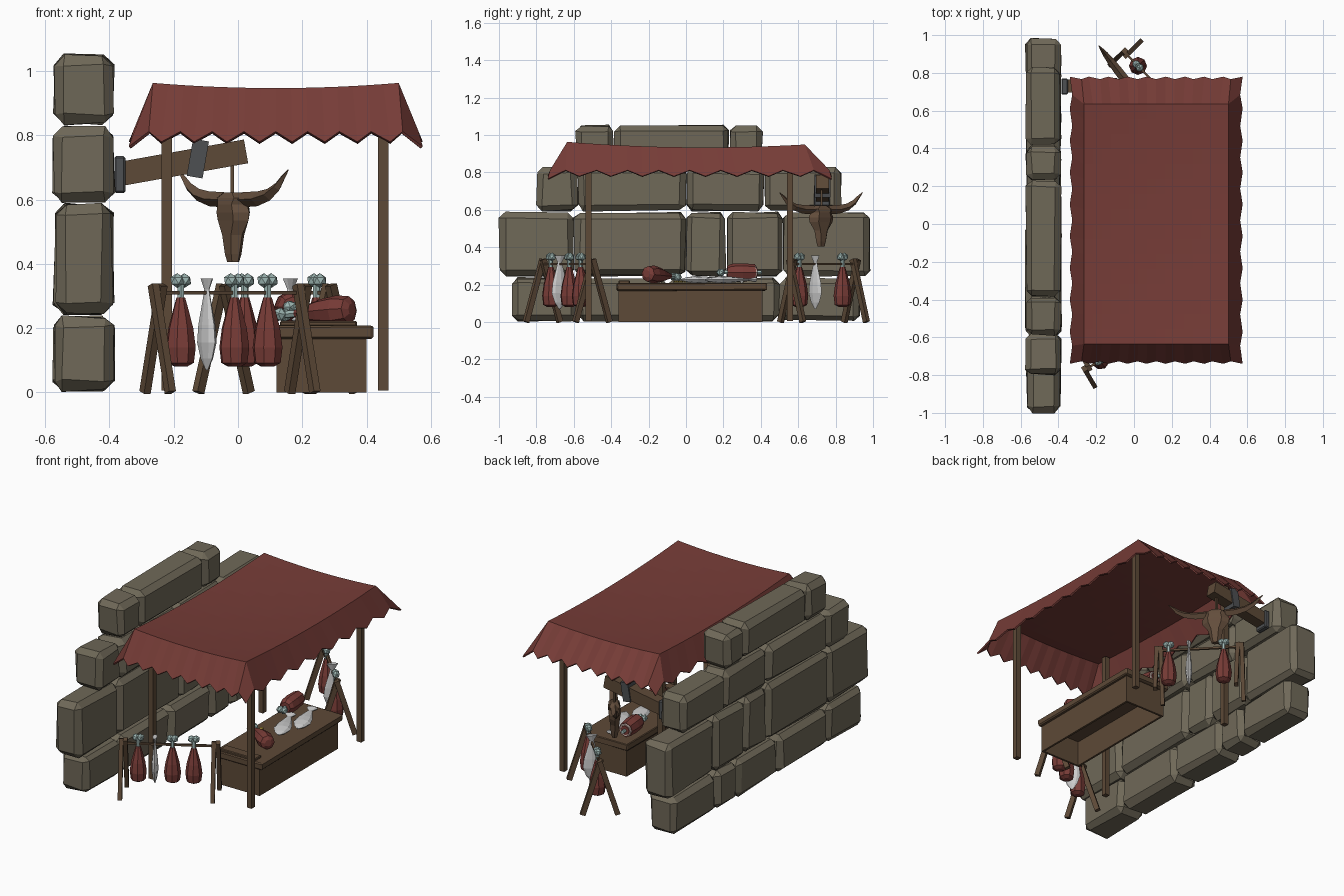
import bpy, bmesh, math, random
from mathutils import Vector, Matrix

if "Cube" in bpy.data.objects:
    bpy.data.objects.remove(bpy.data.objects["Cube"])

random.seed(4)
COL = {"stone": (.16, .14, .098), "cloth": (.18, .045, .038), "wood": (.11, .067, .038),
       "meat": (.19, .045, .038), "bone": (.34, .47, .45), "fish": (.58, .58, .58),
       "iron": (.075, .08, .085), "skull": (.125, .075, .045), "fat": (.7, .55, .5), "brass": (.35, .25, .04)}
MAT = {}
for k, c in COL.items():
    MAT[k] = bpy.data.materials.new(k)
    MAT[k].diffuse_color = (*c, 1)


def finish(name, bm, mat, matrix=Matrix()):
    bmesh.ops.recalc_face_normals(bm, faces=bm.faces)
    me = bpy.data.meshes.new(name)
    bm.to_mesh(me)
    bm.free()
    ob = bpy.data.objects.new(name, me)
    ob.matrix_world = matrix
    me.materials.append(MAT[mat])
    bpy.context.collection.objects.link(ob)
    return ob


def frame(loc, z, x=(1, 0, 0)):
    """Matrix whose local z points along z, with local x as close to x as possible."""
    z = Vector(z).normalized()
    y = z.cross(Vector(x)).normalized()
    m = Matrix((y.cross(z), y, z)).transposed().to_4x4()
    m.translation = loc
    return m


def box(name, lo, hi, mat, bevel=0, jitter=0):
    bm = bmesh.new()
    bmesh.ops.create_cube(bm, size=1)
    lo, hi = Vector(lo), Vector(hi)
    for v in bm.verts:
        v.co = (lo + hi) / 2 + v.co * (hi - lo)
    if bevel:
        bmesh.ops.bevel(bm, geom=bm.edges[:], offset=bevel, segments=1, affect='EDGES')
    for v in bm.verts:
        v.co += Vector([random.uniform(-jitter, jitter) for _ in range(3)])
    return finish(name, bm, mat)


def beam(name, a, b, w, d, mat, side=(0, 1, 0)):
    a, b = Vector(a), Vector(b)
    ob = box(name, (-w / 2, -d / 2, 0), (w / 2, d / 2, (b - a).length), mat)
    ob.matrix_world = frame(a, b - a, side)
    return ob


def lathe(name, profile, mat, matrix, n=8, flat=1):
    bm = bmesh.new()
    rings = [[bm.verts.new((r * math.cos(t * math.tau / n), flat * r * math.sin(t * math.tau / n), z))
              for t in range(n)] for r, z in profile]
    for p, q in zip(rings, rings[1:]):
        for i in range(n):
            bm.faces.new((p[i], p[(i + 1) % n], q[(i + 1) % n], q[i]))
    bm.faces.new(rings[0])
    bm.faces.new(rings[-1])
    return finish(name, bm, mat, matrix)


def knob(m, z):
    for s in (-1, 1):
        bm = bmesh.new()
        bmesh.ops.create_icosphere(bm, subdivisions=1, radius=.023,
                                   matrix=Matrix.Translation((s * .013, 0, z)))
        finish("bone_knob", bm, "bone", m)


def ham(m):
    lathe("ham", [(.02, 0), (.042, .012), (.048, .06), (.04, .12), (.024, .18), (.014, .215)], "meat", m)
    lathe("ham_bone", [(.012, .2), (.012, .265)], "bone", m, 6)
    knob(m, .268)


def fish(m):
    lathe("fish", [(.006, 0), (.032, .035), (.05, .085), (.044, .14), (.018, .23), (.013, .25), (.033, .285)],
          "fish", m, 8, .4)


# stone wall: rows of rough blocks
rows = [(0, .235, (-.93, -.58, -.1, .3, .5, .93)), (.24, .585, (-1, -.6, 0, .215, .52, .985)),
        (.59, .825, (-.8, -.58, 0, .42, .83)), (.83, 1.05, (-.59, -.385, .23, .41))]
for z0, z1, ys in rows:
    for a, b in zip(ys, ys[1:]):
        e = random.uniform(0, .008)
        box("wall_stone", (-.575 + e, a + .003, z0 + .006), (-.385 - e, b - .003, z1), "stone", .03, .006)

# cloth awning: sagging sheet with a flared zigzag hem
N = 18
lerp = lambda a, b, t: a + (b - a) * t
bm = bmesh.new()
g = []
for i in range(N + 1):
    for j in range(N + 1):
        u, v = (i - 1) / (N - 2), (j - 1) / (N - 2)
        if i in (0, N) or j in (0, N):
            low = (i + j) % 2 == 0
            k = .005 if low else -.008
            corner = i in (0, N) and j in (0, N)
            co = (lerp(-.335 - k, .57 + k, i / N), lerp(-.735 - k, .775 + k, j / N),
                  .765 if corner else .78 if low else .812)
        else:
            a, b = 2 * u - 1, 2 * v - 1
            co = (lerp(-.265, .5, u), lerp(-.635, .635, v), .925 + .016 * a * a + .022 * b * b - .014 * v)
        g.append(bm.verts.new(co))
for i in range(N):
    for j in range(N):
        p = i * (N + 1) + j
        bm.faces.new((g[p], g[p + N + 1], g[p + N + 2], g[p + 1]))
awning = finish("awning", bm, "cloth")
sol = awning.modifiers.new("thickness", 'SOLIDIFY')
sol.thickness = .01

# awning posts
for x in (-.222, .452):
    for y in (-.52, .555):
        box("awning_post", (x - .016, y - .016, .006), (x + .016, y + .016, .93), "wood")

# counter: hollow body open below, with a plank top
bm = bmesh.new()
bmesh.ops.create_cube(bm, size=1)
for v in bm.verts:
    v.co = Vector((.26, .025, .085)) + v.co * Vector((.28, .77, .17))
bmesh.ops.delete(bm, geom=[f for f in bm.faces if f.normal.z < -.5], context='FACES')
body = finish("counter_body", bm, "wood")
body.modifiers.new("thickness", 'SOLIDIFY').thickness = .018
box("counter_top", (.1, -.37, .168), (.42, .43, .21), "wood", .006, .003)
box("counter_end_plank", (.13, -.36, .205), (.37, -.3, .222), "wood", .004)

# goods on the counter
ham(frame((.355, -.21, .258), (-.8, .57, -.06)))
fish(frame((.3, -.03, .226), (-.35, .9, 0), (.9, .35, 0)))
fish(frame((.34, .1, .226), (-.3, .9, 0), (.9, .3, 0)))
m = frame((.17, .22, .265), (-.1, 1, 0))
lathe("meat_joint", [(.032, 0), (.046, .02), (.049, .08), (.044, .15)], "meat", m)
lathe("joint_fat_rim", [(.04, .149), (.036, .156)], "fat", m)
lathe("joint_cut", [(.03, .155), (.028, .16)], "meat", m)
lathe("joint_bone", [(.011, -.03), (.011, .185)], "bone", m, 6)
knob(m, -.035)
for x, y in ((.15, -.03), (.18, -.05), (.16, .0)):
    lathe("brass_weight", [(.013, .21), (.013, .22)], "brass", Matrix.Translation((x, y, 0)))


# hanging racks: two A-frames joined by a rail
def rack(a, b, hams, fishes):
    a, b = Vector((*a, 0)), Vector((*b, 0))
    d = (b - a).normalized()
    n = Vector((-d.y, d.x, 0))
    for c in (a, b):
        for s in (-1, 1):
            beam("rack_leg", c + n * s * .098 + d * s * .012, c - n * s * .006 + d * s * .012 + Vector((0, 0, .335)),
                 .024, .03, "wood", d)
    up = Vector((0, 0, .31))
    beam("rack_rail", a + up, b + up, .012, .012, "wood", n)
    for t in hams:
        ham(frame(a.lerp(b, t) + Vector((0, 0, .08)), (0, 0, 1), d))
    for t in fishes:
        fish(frame(a.lerp(b, t) + Vector((0, 0, .07)), (0, 0, 1), n))


rack((-.25, -.765), (.2, -.5), (.16, .53, .76), (.34,))
rack((-.045, .905), (.285, .565), (.2, .88), (.63,))

# wall bracket and beam
box("wall_bracket", (-.385, .685, .62), (-.35, .77, .735), "iron", .006)
beam("sign_beam", (-.365, .73, .68), (.025, .73, .75), .07, .075, "wood")
beam("beam_strap", (-.135, .73, .67), (-.115, .73, .785), .085, .05, "iron")
beam("strap_loop", (-.125, .73, .775), (-.13, .73, .8), .02, .02, "iron")
beam("skull_rope", (-.018, .725, .58), (-.018, .725, .72), .012, .012, "wood")

# hanging horned skull, turned to face the corner
m = frame((-.015, .722, 0), (0, 0, 1), (.61, -.79, 0))
sections = [(.024, .014, .405), (.032, .02, .43), (.045, .026, .49), (.078, .03, .535),
            (.082, .034, .56), (.07, .034, .585), (.085, .03, .605), (.04, .02, .622)]
bm = bmesh.new()
rings = []
for w, t, z in sections:
    rings.append([bm.verts.new((x * w, y * t, z)) for x, y in
                  ((-1, 0), (-.5, -1), (.5, -1), (1, 0), (.5, 1), (-.5, 1))])
for p, q in zip(rings, rings[1:]):
    for i in range(6):
        bm.faces.new((p[i], p[(i + 1) % 6], q[(i + 1) % 6], q[i]))
bm.faces.new(rings[0])
bm.faces.new(rings[-1])
finish("skull_head", bm, "skull", m)
for s in (-1, 1):
    cu = bpy.data.curves.new("skull_horn", 'CURVE')
    cu.dimensions = '3D'
    cu.bevel_depth = .024
    cu.bevel_resolution = 0
    cu.use_fill_caps = True
    sp = cu.splines.new('POLY')
    pts = [(.05, .6, 1), (.12, .602, .95), (.18, .615, .8), (.225, .64, .6), (.25, .665, .4), (.28, .692, .1)]
    sp.points.add(len(pts) - 1)
    for p, (x, z, r) in zip(sp.points, pts):
        p.co = (s * x, 0, z, 1)
        p.radius = r
    sp.use_smooth = False
    cu.materials.append(MAT["skull"])
    horn = bpy.data.objects.new("skull_horn", cu)
    horn.matrix_world = m
    bpy.context.collection.objects.link(horn)

for m in bpy.data.materials:
    if m.users and not m.is_grease_pencil:
        m.use_nodes = True
        m.node_tree.nodes["Principled BSDF"].inputs["Base Color"].default_value = m.diffuse_color
